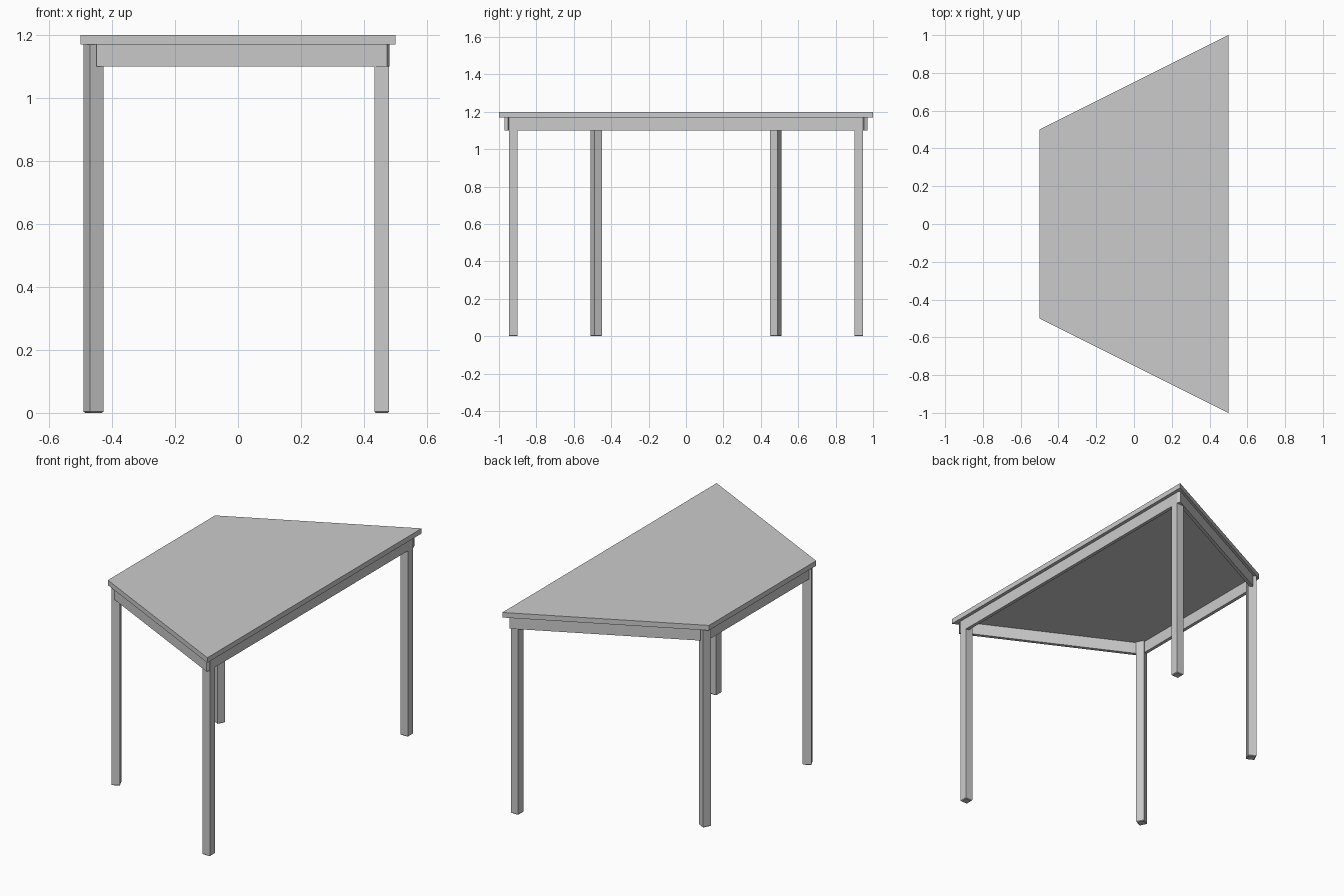
import bpy, bmesh, math
from mathutils import Matrix, Vector

cube = bpy.data.objects.get("Cube")
if cube:
    bpy.data.objects.remove(cube)

grey = bpy.data.materials.new("light grey")
grey.use_nodes = True
COLOUR = (0.6, 0.6, 0.6, 1)
grey.diffuse_color = COLOUR
grey.node_tree.nodes["Principled BSDF"].inputs["Base Color"].default_value = COLOUR

TOP, BOARD, RAIL = 1.2, 1.17, 1.1
LEG, THICK = 0.047, 0.02
SLANT = math.atan2(0.5, 1)


def finish(name, bm):
    bmesh.ops.recalc_face_normals(bm, faces=bm.faces)
    mesh = bpy.data.meshes.new(name)
    bm.to_mesh(mesh)
    bm.free()
    mesh.materials.append(grey)
    obj = bpy.data.objects.new(name, mesh)
    bpy.context.collection.objects.link(obj)


def prism(name, outline, z0, z1):
    """Extrude a flat outline upward."""
    bm = bmesh.new()
    base = bm.faces.new([bm.verts.new((x, y, z0)) for x, y in outline])
    up = bmesh.ops.extrude_face_region(bm, geom=[base])["geom"]
    verts = [v for v in up if isinstance(v, bmesh.types.BMVert)]
    bmesh.ops.translate(bm, verts=verts, vec=(0, 0, z1 - z0))
    finish(name, bm)


def rail(name, start, end, inward):
    """Straight apron board whose outer face runs from start to end."""
    a, b = Vector(start), Vector(end)
    n = Vector(inward).normalized() * THICK
    prism(name, [a, b, b + n, a + n], RAIL, BOARD)


def leg(name, x, y, angle):
    """Square post with a slightly eased foot."""
    bm = bmesh.new()
    bmesh.ops.create_cube(bm, size=1)
    bmesh.ops.scale(bm, vec=(LEG, LEG, BOARD), verts=bm.verts)
    bmesh.ops.translate(bm, vec=(0, 0, BOARD / 2), verts=bm.verts)
    foot = [e for e in bm.edges if all(v.co.z < 0.01 for v in e.verts)]
    bmesh.ops.bevel(bm, geom=foot, offset=0.004, segments=1, affect='EDGES')
    bm.transform(Matrix.Translation((x, y, 0)) @ Matrix.Rotation(angle, 4, 'Z'))
    finish(name, bm)


# Trapezoid top
prism("table_top", [(-0.5, -0.5), (0.5, -1), (0.5, 1), (-0.5, 0.5)], BOARD, TOP)

# Legs and slanted side rails, mirrored front to back
for side, s in (("front", -1), ("back", 1)):
    leg(side + "_left_leg", 0.4565, s * 0.924, 0)
    leg(side + "_right_leg", -0.459, s * 0.48, -s * SLANT)
    rail(side + "_rail", (-0.45, s * 0.508), (0.473, s * 0.97), (0.5, -s))

# Rails along the two parallel edges
rail("long_rail", (0.48, -0.945), (0.48, 0.945), (-1, 0))
rail("short_rail", (-0.48, -0.47), (-0.48, 0.47), (1, 0))
